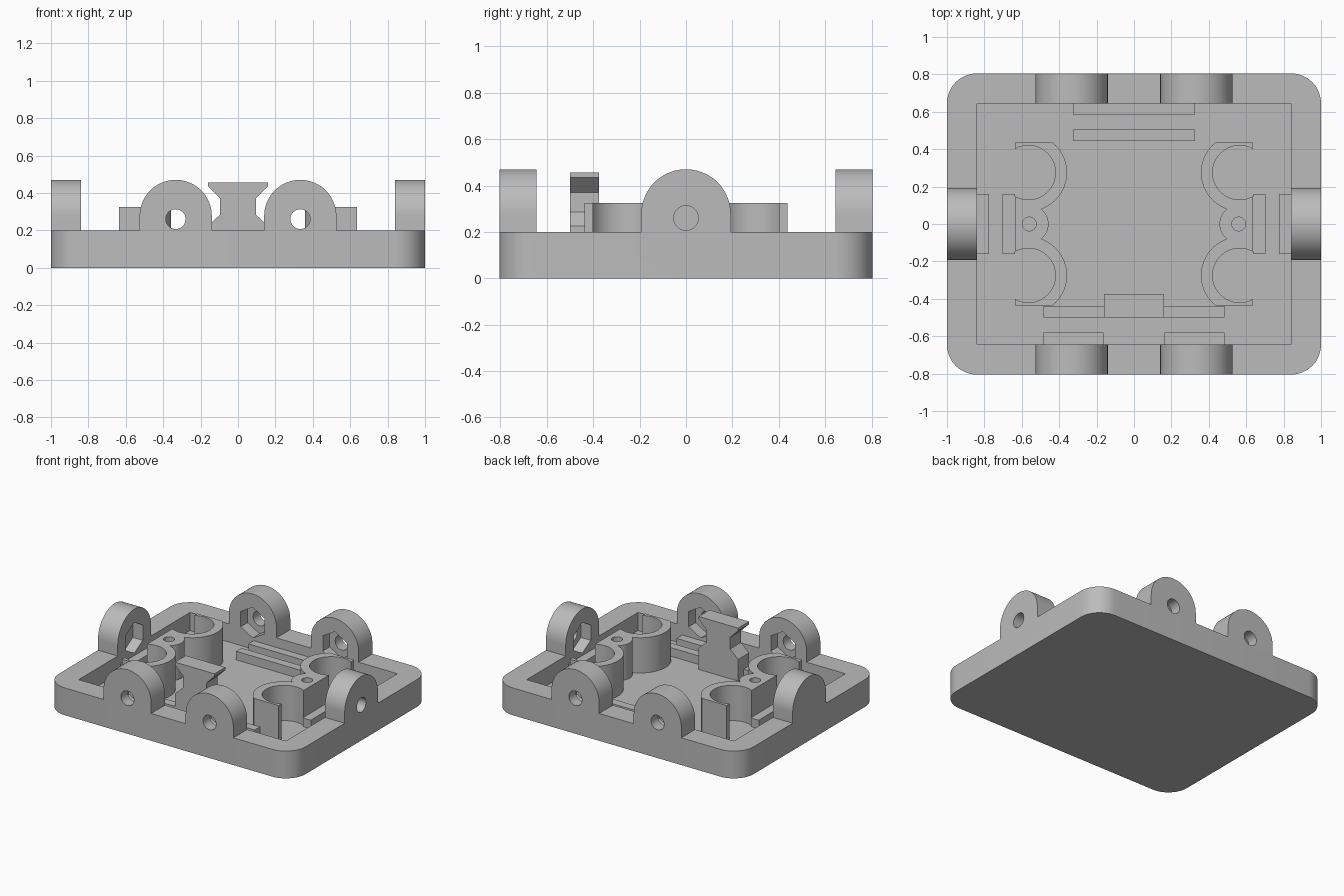
import bpy, bmesh
from math import cos, sin, pi, radians
from mathutils import Matrix, Vector

cube = bpy.data.objects.get("Cube")
if cube:
    bpy.data.objects.remove(cube, do_unlink=True)

grey = bpy.data.materials.new("plain_grey")
grey.use_nodes = True
GREY = (0.5, 0.5, 0.5, 1)
grey.diffuse_color = GREY
grey.node_tree.nodes["Principled BSDF"].inputs["Base Color"].default_value = GREY

HALF_X, HALF_Y, RIM = 1.0, 0.805, 0.2
IN_X, IN_Y, FLOOR = 0.84, 0.645, 0.067
LUG_R, LUG_Z, HOLE_Z = 0.193, 0.277, 0.26
POST_TOP = 0.325


def prism(name, points, low, high, matrix=Matrix()):
    """Extrude a flat outline from low to high, then place it."""
    bm = bmesh.new()
    face = bm.faces.new([bm.verts.new((x, y, low)) for x, y in points])
    up = bmesh.ops.extrude_face_region(bm, geom=[face])["geom"]
    bmesh.ops.translate(bm, vec=(0, 0, high - low),
                        verts=[v for v in up if isinstance(v, bmesh.types.BMVert)])
    bm.transform(matrix)
    bmesh.ops.recalc_face_normals(bm, faces=bm.faces)
    mesh = bpy.data.meshes.new(name)
    bm.to_mesh(mesh)
    bm.free()
    mesh.materials.append(grey)
    obj = bpy.data.objects.new(name, mesh)
    bpy.context.collection.objects.link(obj)
    return obj


def box(name, x0, x1, y0, y1, z0, z1):
    return prism(name, [(x0, y0), (x1, y0), (x1, y1), (x0, y1)], z0, z1)


def arc(cx, cy, r, start, end, n):
    return [(cx + r * cos(radians(start + (end - start) * i / n)),
             cy + r * sin(radians(start + (end - start) * i / n))) for i in range(n + 1)]


def circle(cx, cy, r, n=48, start=0):
    return arc(cx, cy, r, start, start + 360, n)[:-1]


def combine(target, other, operation):
    """Apply a boolean and discard the second object."""
    mod = target.modifiers.new("cut", 'BOOLEAN')
    mod.operation, mod.solver, mod.object = operation, 'EXACT', other
    bpy.context.view_layer.objects.active = target
    bpy.ops.object.modifier_apply(modifier=mod.name)
    bpy.data.objects.remove(other, do_unlink=True)


def smooth(obj):
    bpy.ops.object.select_all(action='DESELECT')
    obj.select_set(True)
    bpy.context.view_layer.objects.active = obj
    bpy.ops.object.shade_smooth_by_angle(angle=radians(30))


# Rounded tray with a rectangular recess
R = 0.16
outline = []
for sx, sy, a in ((1, 1, 0), (-1, 1, 90), (-1, -1, 180), (1, -1, 270)):
    outline += arc(sx * (HALF_X - R), sy * (HALF_Y - R), R, a, a + 90, 12)
tray = prism("tray", outline, 0, RIM)
combine(tray, box("recess", -IN_X, IN_X, -IN_Y, IN_Y, FLOOR, 0.4), 'DIFFERENCE')


# Screw lugs around the rim; local z runs outward through the wall
def wall_frame(angle, offset):
    out = Vector((cos(angle), sin(angle), 0))
    side = Vector((-sin(angle), cos(angle), 0))
    m = Matrix((side, Vector((0, 0, 1)), out)).transposed().to_4x4()
    return Matrix.Translation(side * offset) @ m


lugs = [(0, 0, IN_X, HALF_X), (pi, 0, IN_X, HALF_X)]
lugs += [(a, o, IN_Y, HALF_Y) for a in (pi / 2, -pi / 2) for o in (-0.333, 0.333)]
arch = [(LUG_R, 0.1)] + arc(0, LUG_Z, LUG_R, 0, 180, 36) + [(-LUG_R, 0.1)]
for angle, offset, near, far in lugs:
    frame = wall_frame(angle, offset)
    combine(tray, prism("lug", arch, near, far, frame), 'UNION')
for angle, offset, near, far in lugs:
    frame = wall_frame(angle, offset)
    combine(tray, prism("screw_hole", circle(0, HOLE_Z, 0.053, 32),
                        near - 0.05, far + 0.05, frame), 'DIFFERENCE')
    combine(tray, prism("nut_pocket", circle(0, HOLE_Z, 0.112, 6, 90),
                        near - 0.05, near + 0.08, frame), 'DIFFERENCE')
smooth(tray)

# Twin open sockets with a central screw boss, one set per side
for side, label in ((1, "left"), (-1, "right")):
    cx = side * 0.565
    holder = prism(label + "_socket_holder", circle(cx, 0.275, 0.207, 64), 0.05, POST_TOP)
    combine(holder, prism("ring", circle(cx, -0.275, 0.207, 64), 0.05, POST_TOP), 'UNION')
    combine(holder, prism("boss", circle(side * 0.56, 0, 0.103), 0.05, POST_TOP), 'UNION')
    edge = sorted((side * 0.56, side * 0.635))
    combine(holder, box("web", *edge, -0.437, 0.437, 0.05, POST_TOP), 'UNION')
    keep = sorted((side * 0.3, side * 0.635))
    combine(holder, box("limits", *keep, -0.437, 0.437, 0, 0.5), 'INTERSECT')
    for y in (-0.275, 0.275):
        combine(holder, prism("socket", circle(cx, y, 0.145, 64), 0, 0.5), 'DIFFERENCE')
    combine(holder, prism("pilot", circle(side * 0.56, 0, 0.037, 24), FLOOR, 0.5), 'DIFFERENCE')
    smooth(holder)

    # Side slot ribs
    for rib, inner in (("outer", 0.775), ("inner", 0.637)):
        xs = sorted((side * inner, side * (inner + 0.065)))
        box(f"{label}_{rib}_rib", *xs, -0.16, 0.16, 0.05, 0.13)
    # Front ribs against the wall
    xs = sorted((side * 0.163, side * 0.483))
    box(label + "_front_wall_rib", *xs, -0.65, -0.58, 0.05, 0.13)

# Front and back slot ribs
box("front_inner_rib", -0.485, 0.485, -0.5, -0.439, 0.05, 0.13)
box("back_inner_rib", -0.325, 0.325, 0.443, 0.505, 0.05, 0.13)
box("back_wall_rib", -0.325, 0.325, 0.585, 0.65, 0.05, 0.13)

# Waisted upright stand near the front wall
half = [(0.16, 0.05), (0.16, 0.225), (0.095, 0.285), (0.095, 0.37), (0.16, 0.435), (0.16, 0.455)]
stand = half + [(-x, z) for x, z in reversed(half)]
prism("waisted_stand", stand, 0.375, 0.501, wall_frame(-pi / 2, 0))
